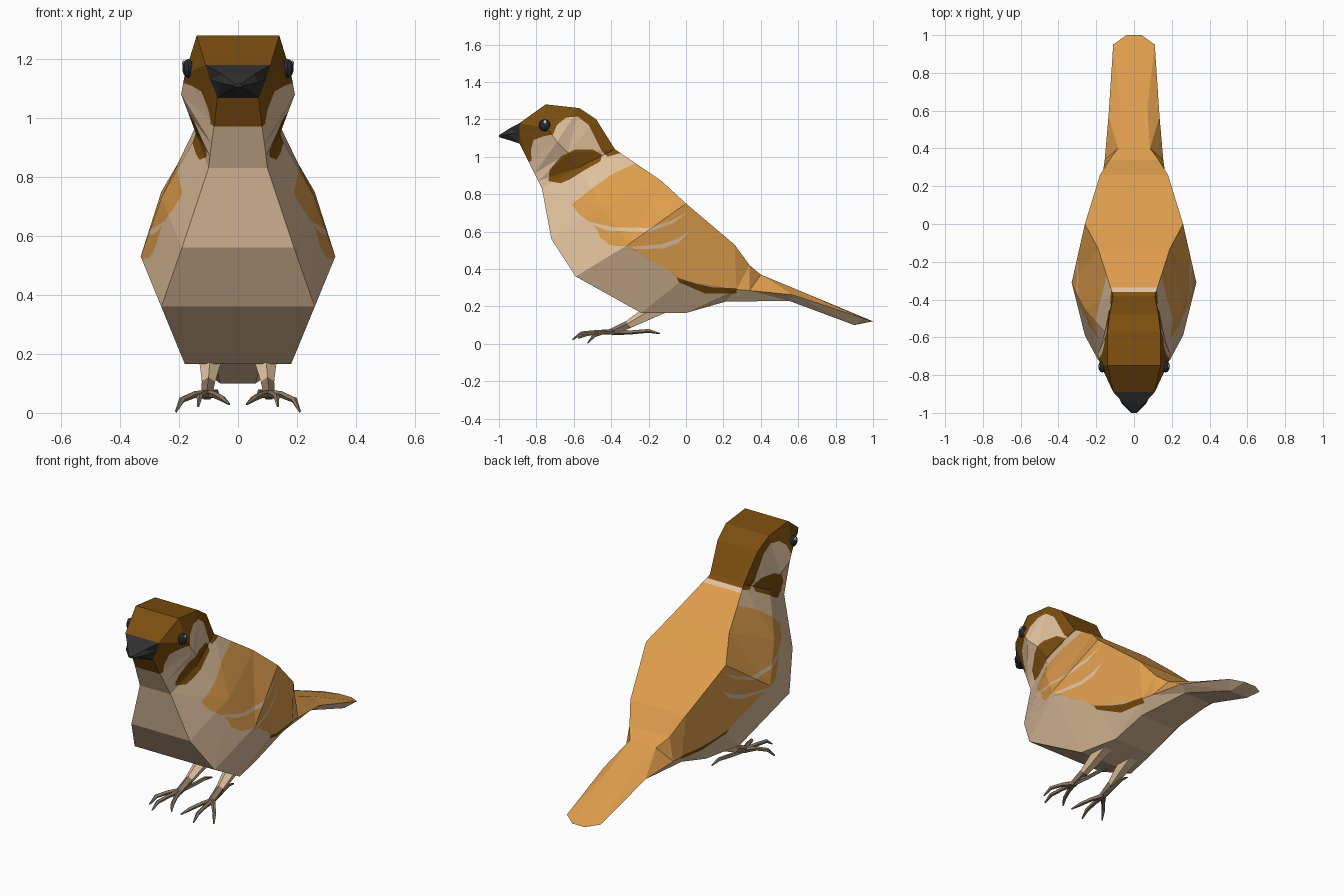
import bpy, bmesh, math
from mathutils import Vector

if "Cube" in bpy.data.objects:
    bpy.data.objects.remove(bpy.data.objects["Cube"])


def material(name, rgb):
    m = bpy.data.materials.new(name)
    lin = [((c / 255 + 0.055) / 1.055) ** 2.4 if c > 10 else c / 3300 for c in rgb]
    m.diffuse_color = (*lin, 1)
    m.use_nodes = True
    m.node_tree.nodes["Principled BSDF"].inputs["Base Color"].default_value = m.diffuse_color
    return m


TAN = material("tan", (224, 192, 157))
ORANGE = material("orange", (222, 157, 76))
BROWN = material("dark_brown", (124, 78, 15))
BLACK = material("charcoal", (48, 48, 50))
FOOT = material("grey_brown", (140, 120, 98))
WHITE = material("white", (235, 230, 220))
EYE = material("eye_black", (38, 44, 50))


def make_object(name, bm, mats):
    bmesh.ops.recalc_face_normals(bm, faces=bm.faces[:])
    me = bpy.data.meshes.new(name)
    bm.to_mesh(me)
    bm.free()
    for m in mats:
        me.materials.append(m)
    ob = bpy.data.objects.new(name, me)
    bpy.context.collection.objects.link(ob)
    return ob


# six-sided rings from beak tip to tail: (half width, y, z) at top, side, bottom
RINGS = [
    ((.010, -1.0, 1.115), (.014, -1.0, 1.11), (.010, -1.0, 1.105)),
    ((.055, -.95, 1.148), (.065, -.95, 1.12), (.035, -.95, 1.09)),
    ((.11, -.89, 1.18), (.095, -.89, 1.13), (.07, -.89, 1.07)),
    ((.14, -.75, 1.28), (.18, -.74, 1.15), (.08, -.845, .98)),
    ((.14, -.57, 1.26), (.193, -.69, 1.08), (.09, -.81, .91)),
    ((.13, -.48, 1.20), (.17, -.63, 1.02), (.095, -.79, .87)),
    ((.11, -.38, 1.04), (.14, -.58, .94), (.10, -.77, .83)),
    ((.19, -.13, .87), (.26, -.45, .73), (.19, -.72, .56)),
    ((.26, 0, .75), (.33, -.31, .53), (.26, -.59, .36)),
    ((.18, .26, .53), (.24, -.02, .34), (.18, -.24, .165)),
    ((.13, .34, .42), (.165, .27, .29), (.13, 0, .165)),
    ((.085, .40, .37), (.155, .34, .285), (.12, .21, .225)),
    ((.07, .60, .287), (.135, .57, .262), (.09, .55, .23)),
    ((.04, 1.0, .12), (.11, .95, .135), (.06, .90, .10)),
]

# painted areas as side-view outlines (y, z)
WING = [(-.26, .97), (-.40, .905), (-.51, .825), (-.61, .745), (-.57, .69),
        (-.50, .64), (-.47, .60), (-.46, .57), (-.41, .53), (-.33, .51),
        (-.25, .49), (-.20, .455), (-.10, .395), (-.03, .335), (.10, .295),
        (.27, .275), (.57, .24), (.95, .08), (1.1, .1), (1.1, .97)]
BAR_UPPER = [(-.56, .66), (-.42, .605), (-.20, .598), (-.08, .64), (.02, .71),
             (-.08, .658), (-.20, .62), (-.38, .622)]
BAR_LOWER = [(-.40, .525), (-.30, .505), (-.12, .51), (-.04, .54), (.02, .60),
             (-.05, .56), (-.13, .532), (-.28, .52)]
WING_EDGE = [(-.05, .355), (.05, .322), (.14, .302), (.27, .297), (.27, .27),
             (.10, .27), (-.04, .33)]
CAP = [(-.9, 1.35), (-.9, .97), (-.85, .965), (-.825, .98), (-.83, 1.03),
       (-.815, 1.09), (-.76, 1.11), (-.71, 1.12), (-.69, 1.17), (-.64, 1.21),
       (-.58, 1.215), (-.52, 1.17), (-.48, 1.09), (-.45, 1.03), (-.42, 1.0),
       (-.35, 1.02), (-.35, 1.35)]
EAR = [(-.735, .87), (-.73, .93), (-.67, 1.0), (-.59, 1.04), (-.50, 1.04),
       (-.45, 1.01), (-.457, .976), (-.54, .93), (-.62, .88), (-.67, .858)]
PAINT = [(WING, 1), (BAR_UPPER, 0), (BAR_LOWER, 0), (WING_EDGE, 2), (CAP, 2), (EAR, 2)]


def inside(p, poly):
    hit = False
    for (y1, z1), (y2, z2) in zip(poly, poly[1:] + poly[:1]):
        if (z1 > p.z) != (z2 > p.z) and p.y < (y2 - y1) * (p.z - z1) / (z2 - z1) + y1:
            hit = not hit
    return hit


def cut(bm, a, b):
    """Cut faces near the side-view segment a-b along its line."""
    lo = [min(a[i], b[i]) - .003 for i in (0, 1)]
    hi = [max(a[i], b[i]) + .003 for i in (0, 1)]
    faces = []
    for f in bm.faces:
        ys = [v.co.y for v in f.verts]
        zs = [v.co.z for v in f.verts]
        if max(ys) > lo[0] and min(ys) < hi[0] and max(zs) > lo[1] and min(zs) < hi[1]:
            faces.append(f)
    geom = list({v for f in faces for v in f.verts} | {e for f in faces for e in f.edges}) + faces
    bmesh.ops.bisect_plane(bm, geom=geom, dist=1e-5, plane_co=(0, a[0], a[1]),
                           plane_no=Vector((0, a[1] - b[1], b[0] - a[0])).normalized())


# body: loft of the rings, side quads split along the shorter diagonal
bm = bmesh.new()
loops = []
for t, m, b in RINGS:
    pts = [t, m, b] + [(-w, y, z) for w, y, z in (b, m, t)]
    loops.append([bm.verts.new(p) for p in pts])
for r, s in zip(loops, loops[1:]):
    for i in range(6):
        j = (i + 1) % 6
        if i in (2, 5):
            bm.faces.new((r[i], r[j], s[j], s[i]))
        elif (r[i].co - s[j].co).length < (r[j].co - s[i].co).length:
            bm.faces.new((r[i], r[j], s[j]))
            bm.faces.new((r[i], s[j], s[i]))
        else:
            bm.faces.new((r[i], r[j], s[i]))
            bm.faces.new((r[j], s[j], s[i]))
bm.faces.new(loops[0])
for tri in ((0, 1, 2), (5, 4, 3)):
    bm.faces.new([loops[-1][k] for k in tri])
bm.faces.new([loops[-1][k] for k in (0, 2, 3, 5)])

for poly, _ in PAINT:
    for a, b in zip(poly, poly[1:] + poly[:1]):
        cut(bm, a, b)
for y in (-.36, -.335):                      # pale collar on the nape
    cut(bm, (y, .9), (y, 1.1))
bmesh.ops.recalc_face_normals(bm, faces=bm.faces[:])
bm.normal_update()

for f in bm.faces:
    c, n = f.calc_center_median(), f.normal
    idx = 0
    for poly, k in PAINT:
        if inside(c, poly):
            idx = k
    if c.y < -.891:                          # beak
        idx = 3
    elif abs(n.x) < .02 and n.z > -.1 and c.z > 0.1 and c.y > -.7:   # back panel
        idx = 2 if c.y < -.36 else 0 if c.y < -.335 else 1
    elif c.y > 0 and n.z < -.2:              # underside of rump and tail
        idx = 0 if idx != 2 else 2
    f.material_index = idx
make_object("bird_body", bm, [TAN, ORANGE, BROWN, BLACK])


def add_tube(bm, path, sides=5, mat=0):
    """Tapered tube through (x, y, z, radius) points."""
    pts = [Vector(p[:3]) for p in path]
    rings = []
    for i, p in enumerate(path):
        d = (pts[min(i + 1, len(pts) - 1)] - pts[max(i - 1, 0)]).normalized()
        u = d.cross(Vector((1, 0, 0))).normalized()
        w = d.cross(u)
        rings.append([bm.verts.new(pts[i] + p[3] * (u * math.cos(a) + w * math.sin(a)))
                      for a in (math.tau * k / sides for k in range(sides))])
    faces = [bm.faces.new(rings[0]), bm.faces.new(rings[-1])]
    for r, s in zip(rings, rings[1:]):
        for k in range(sides):
            j = (k + 1) % sides
            faces.append(bm.faces.new((r[k], r[j], s[j], s[k])))
    for f in faces:
        f.material_index = mat


def ball(name, loc, scale, mat):
    bm = bmesh.new()
    bmesh.ops.create_uvsphere(bm, u_segments=10, v_segments=7, radius=1)
    for v in bm.verts:
        v.co = Vector([v.co[i] * scale[i] + loc[i] for i in range(3)])
    make_object(name, bm, [mat])


for side, label in ((1, "right"), (-1, "left")):
    # legs
    bm = bmesh.new()
    add_tube(bm, [(side * .092, -.12, .205, .05), (side * .095, -.22, .15, .036),
                  (side * .10, -.31, .10, .024)])
    add_tube(bm, [(side * .10, -.31, .10, .024), (side * .105, -.40, .06, .02)], mat=1)
    make_object(label + "_leg", bm, [TAN, FOOT])
    # toes with hooked claws: knuckle and tip of each
    bm = bmesh.new()
    for kx, ky, kz, tx, ty, tz in ((.19, -.49, .045, .21, -.525, .004),
                                   (.13, -.56, .055, .135, -.607, .022),
                                   (.055, -.53, .05, .03, -.575, .03),
                                   (.075, -.20, .07, .07, -.14, .055)):
        mx, my = (.105 + kx) / 2, (-.39 + ky) / 2
        add_tube(bm, [(side * .105, -.385, .062, .016), (side * mx, my, .062, .012),
                      (side * kx, ky, kz, .011), (side * tx, ty, tz, .004)])
    make_object(label + "_foot", bm, [FOOT])
    # eyes
    ball(label + "_eye", (side * .168, -.755, 1.168), (.022, .032, .032), EYE)
    ball(label + "_eye_glint", (side * .184, -.753, 1.185), (.006, .01, .01), WHITE)
